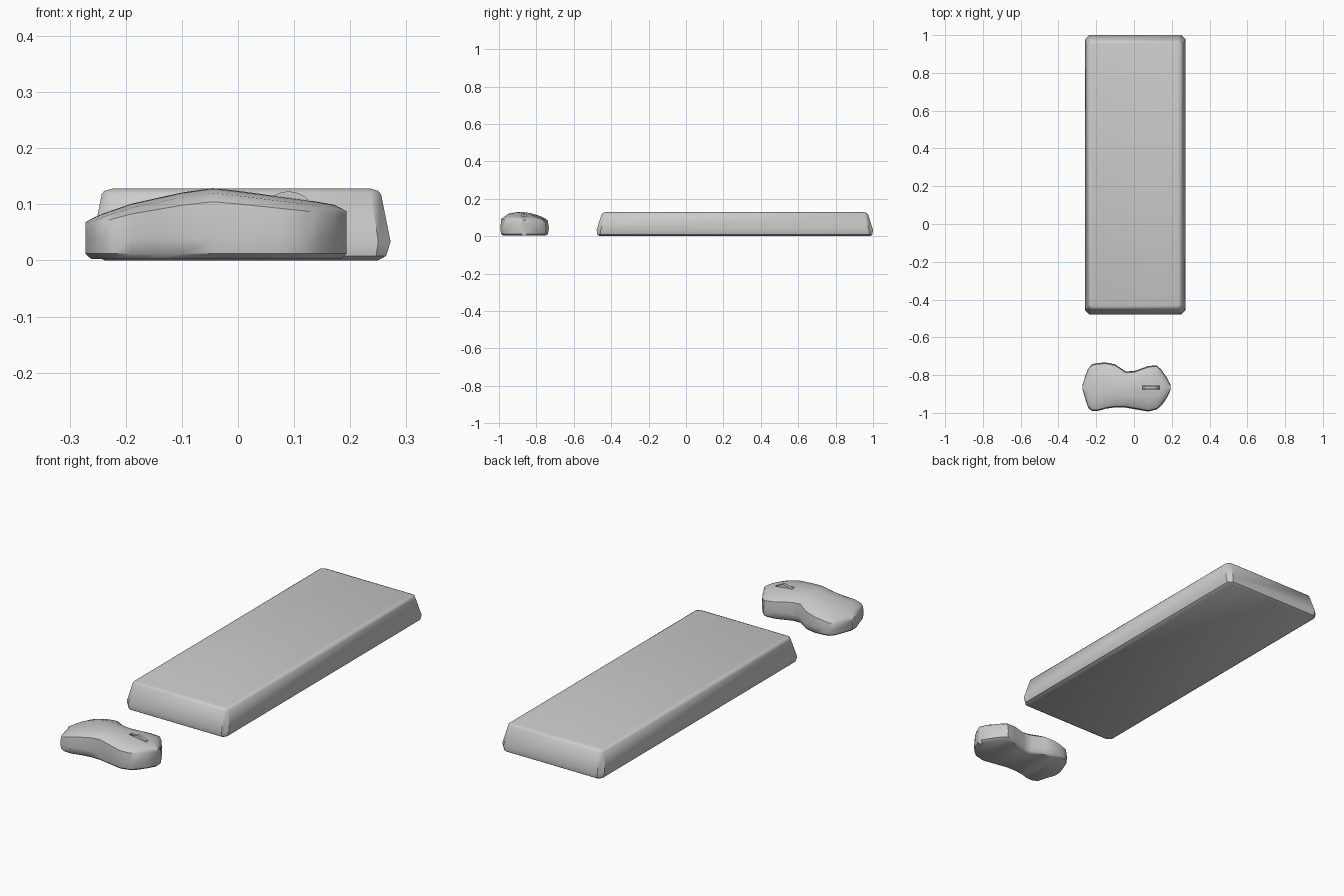
import bpy, bmesh
from math import radians, pi

if "Cube" in bpy.data.objects:
    bpy.data.objects.remove(bpy.data.objects["Cube"])


def loft(name, rings, angle=35):
    """Skin equal-length rings of points and cap both ends."""
    bm = bmesh.new()
    loops = [[bm.verts.new(p) for p in ring] for ring in rings]
    n = len(loops[0])
    for a, b in zip(loops, loops[1:]):
        for i in range(n):
            j = (i + 1) % n
            bm.faces.new((a[i], a[j], b[j], b[i]))
    bm.faces.new(loops[0][::-1])
    bm.faces.new(loops[-1])
    bmesh.ops.recalc_face_normals(bm, faces=bm.faces)
    me = bpy.data.meshes.new(name)
    bm.to_mesh(me)
    bm.free()
    ob = bpy.data.objects.new(name, me)
    bpy.context.collection.objects.link(ob)
    bpy.context.view_layer.objects.active = ob
    ob.select_set(True)
    bpy.ops.object.shade_smooth_by_angle(angle=radians(angle))
    ob.select_set(False)
    return ob


# Keyboard block: stacked rectangles with clipped corners
def clipped_rect(z, hx, hy, c):
    cx, cy = 0.006, 0.261
    pts = [(hx, hy - c), (hx - c, hy), (c - hx, hy), (-hx, hy - c),
           (-hx, c - hy), (c - hx, -hy), (hx - c, -hy), (hx, c - hy)]
    return [(cx + x, cy + y, z) for x, y in pts]


loft("keyboard_body", [clipped_rect(*r) for r in (
    (0.0, 0.243, 0.722, 0.008), (0.008, 0.258, 0.735, 0.018),
    (0.033, 0.266, 0.739, 0.022), (0.118, 0.249, 0.712, 0.018),
    (0.124, 0.244, 0.706, 0.014), (0.128, 0.230, 0.694, 0.006))])

# Mouse shell: cross-sections along x as (x, y low, y high, top height)
sections = [
    (-0.272, -0.880, -0.850, 0.068), (-0.258, -0.925, -0.805, 0.076),
    (-0.242, -0.976, -0.764, 0.083), (-0.222, -0.989, -0.742, 0.090),
    (-0.190, -0.989, -0.736, 0.101), (-0.150, -0.978, -0.733, 0.110),
    (-0.100, -0.971, -0.743, 0.121), (-0.045, -0.972, -0.780, 0.129),
    (0.000, -0.980, -0.779, 0.124), (0.075, -0.993, -0.752, 0.114),
    (0.120, -0.982, -0.748, 0.108), (0.145, -0.962, -0.772, 0.104),
    (0.172, -0.925, -0.810, 0.099), (0.193, -0.880, -0.850, 0.088)]


def mouse_ring(x, lo, hi, top):
    w = hi - lo
    e = min(0.016, w * 0.2)
    xb = x * 0.96 - 0.001
    s = top * 0.72 + 0.004
    return [(xb, lo + e, 0.003), (x, lo + e * 0.3, 0.012), (x, lo, 0.04),
            (x, lo + e * 0.35, s + 0.06 * top), (x, lo + 0.12 * w, top * 0.93),
            (x, lo + 0.32 * w, top * 0.99), (x, lo + 0.52 * w, top),
            (x, lo + 0.72 * w, top * 0.96), (x, lo + 0.88 * w, top * 0.86),
            (x, hi - e * 0.35, s), (x, hi, 0.04),
            (x, hi - e * 0.3, 0.012), (xb, hi - e, 0.003)]


mouse = loft("mouse_shell", [mouse_ring(*s) for s in sections], 40)

# Scroll wheel slot
bpy.ops.mesh.primitive_cube_add(size=1, location=(0.09, -0.866, 0.125))
slot = bpy.context.object
slot.name = "wheel_slot_cutter"
slot.scale = (0.088, 0.020, 0.06)
slot.hide_render = True
slot.display_type = 'WIRE'
cut = mouse.modifiers.new("wheel_slot", 'BOOLEAN')
cut.object = slot
cut.operation = 'DIFFERENCE'
cut.solver = 'EXACT'

# Scroll wheel
bpy.ops.mesh.primitive_cylinder_add(vertices=32, radius=0.05, depth=0.013,
                                    location=(0.09, -0.866, 0.073),
                                    rotation=(pi / 2, 0, 0))
bpy.context.object.name = "scroll_wheel"
bpy.ops.object.shade_smooth_by_angle(angle=radians(30))
